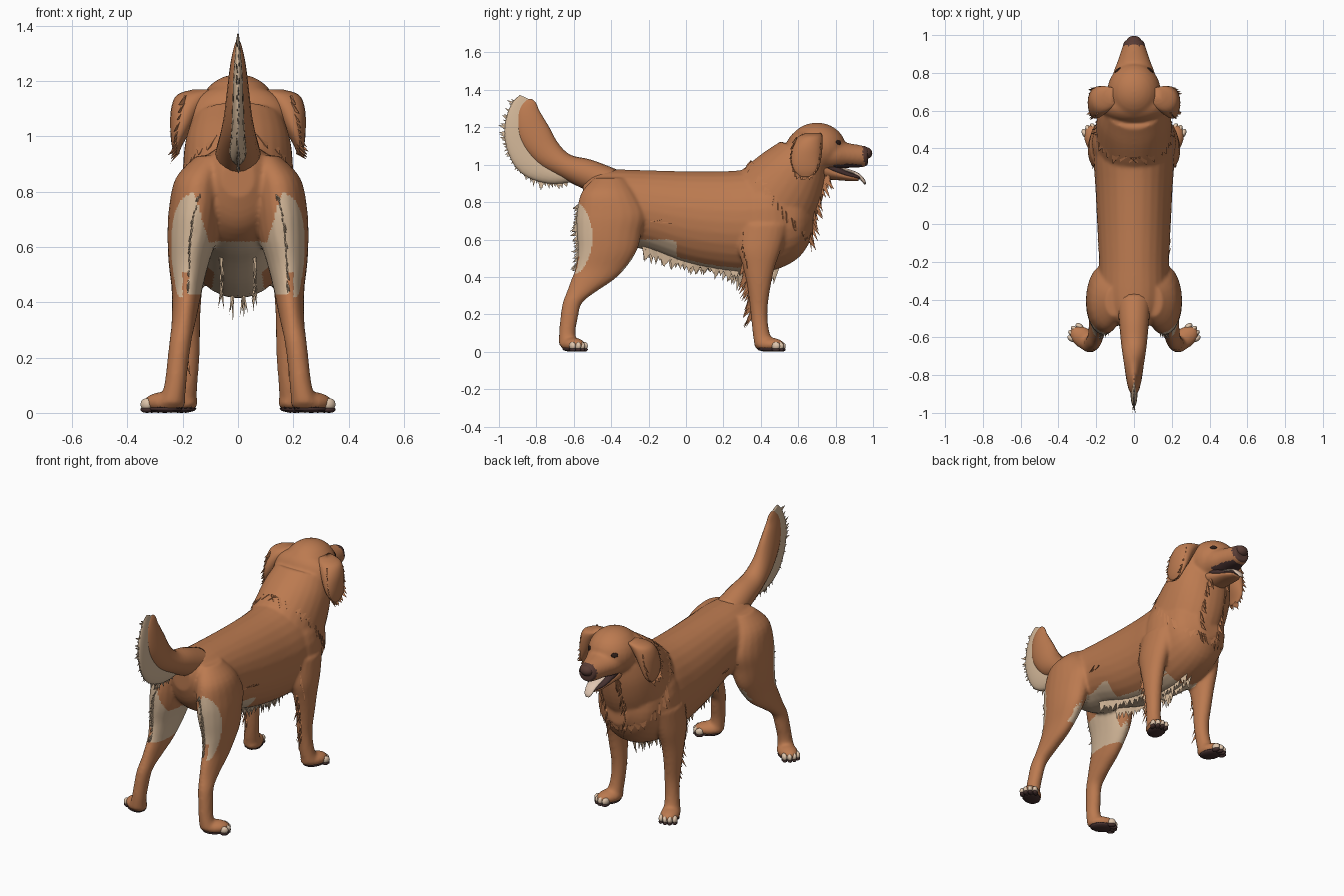
import bpy, bmesh, math, random
from mathutils import Vector, Matrix, Euler

if "Cube" in bpy.data.objects:
    bpy.data.objects.remove(bpy.data.objects["Cube"])

random.seed(4)
V = Vector


def mat(name, col):
    m = bpy.data.materials.new(name)
    m.diffuse_color = (*col, 1)
    m.use_nodes = True
    m.node_tree.nodes["Principled BSDF"].inputs["Base Color"].default_value = m.diffuse_color
    return m


BROWN = mat("golden brown fur", (0.50, 0.195, 0.08))
CREAM = mat("cream fur", (0.66, 0.48, 0.32))
DARK = mat("dark pad", (0.06, 0.03, 0.028))
NOSE = mat("nose brown", (0.10, 0.045, 0.035))
TOE = mat("pale toe", (0.74, 0.56, 0.41))
TONGUE = mat("pale tongue", (0.74, 0.56, 0.44))
EYE = mat("eye", (0.03, 0.014, 0.01))


def spline(pts, sub):
    """Catmull-Rom through tuples of any length."""
    out, n = [], len(pts)
    for i in range(n - 1):
        a, b, c, d = (V(pts[max(0, min(n - 1, k))]) for k in (i - 1, i, i + 1, i + 2))
        for s in range(sub):
            t = s / sub
            out.append(0.5 * (2 * b + (c - a) * t + (2 * a - 5 * b + 4 * c - d) * t * t
                              + (3 * b - a - 3 * c + d) * t ** 3))
    return out + [V(pts[-1])]


def loft(bm, rings, axis=None, flip=1, sides=20, sub=4):
    """Tube through (x, y, z, radius across, radius along) stations."""
    st = spline([(r[0] * flip, *r[1:]) for r in rings], sub)
    loops = []
    for i, r in enumerate(st):
        p = V(r[:3])
        t = V(axis) if axis else V(st[min(i + 1, len(st) - 1)][:3]) - V(st[max(i - 1, 0)][:3])
        t.normalize()
        s = (V((1, 0, 0)) - t * t.x).normalized()
        u = t.cross(s)
        loops.append([bm.verts.new(p + s * max(r[3], .003) * math.cos(a) + u * max(r[4], .003) * math.sin(a))
                      for a in (2 * math.pi * k / sides for k in range(sides))])
    for a, b in zip(loops, loops[1:]):
        for k in range(sides):
            j = (k + 1) % sides
            bm.faces.new((a[k], a[j], b[j], b[k]))
    bm.faces.new(loops[0][::-1])
    bm.faces.new(loops[-1])


def ball(bm, loc, rad, rot=(0, 0, 0), seg=20):
    bmesh.ops.create_uvsphere(bm, u_segments=seg, v_segments=seg // 2, radius=1,
                              matrix=Matrix.LocRotScale(V(loc), Euler(rot), V(rad)))


def finish(name, bm, *mats, smooth=True):
    bmesh.ops.recalc_face_normals(bm, faces=bm.faces[:])
    me = bpy.data.meshes.new(name)
    bm.to_mesh(me)
    bm.free()
    for m in mats:
        me.materials.append(m)
    me.polygons.foreach_set("use_smooth", [smooth] * len(me.polygons))
    ob = bpy.data.objects.new(name, me)
    bpy.context.collection.objects.link(ob)
    return ob


# ---- body: overlapping volumes, fused by a voxel remesh ----
bm = bmesh.new()
loft(bm, [(0, -.55, .85, .06, .07), (0, -.50, .82, .12, .15), (0, -.38, .78, .18, .195),
          (0, -.2, .755, .185, .215), (0, 0, .715, .195, .25), (0, .2, .695, .205, .27),
          (0, .36, .695, .215, .28), (0, .5, .71, .205, .265), (0, .61, .71, .17, .2),
          (0, .68, .72, .08, .1)], axis=(0, 1, 0), sides=28)
loft(bm, [(0, .42, .74, .2, .25), (0, .51, .86, .2, .23), (0, .58, .97, .192, .19),
          (0, .63, 1.06, .165, .14)], sides=28)
ball(bm, (0, .70, 1.09), (.142, .155, .135), seg=28)
ball(bm, (0, .63, 1.07), (.185, .10, .12), seg=28)
loft(bm, [(0, .72, 1.06, .125, .10), (0, .80, 1.055, .11, .085), (0, .86, 1.05, .088, .068),
          (0, .93, 1.045, .064, .06), (0, .972, 1.045, .052, .052)], axis=(0, 1, 0))
front_foot = (.205, .445, math.radians(-22))
hind_foot = (.265, -.605, math.radians(-56))
for f in (1, -1):
    ball(bm, (.13 * f, .43, .70), (.095, .15, .2))                       # shoulder
    loft(bm, [(.165, .42, .68, .07, .13), (.18, .395, .55, .065, .115), (.185, .39, .45, .056, .085),
              (.185, .39, .35, .049, .063), (.18, .39, .22, .042, .046), (.187, .40, .11, .041, .045),
              (.198, .42, .035, .048, .055)], axis=(0, 0, 1), flip=f)
    loft(bm, [(.10, -.41, .93, .05, .08), (.14, -.415, .85, .085, .145), (.155, -.40, .74, .095, .185),
              (.165, -.41, .64, .09, .175), (.178, -.42, .54, .073, .158), (.184, -.455, .45, .056, .135),
              (.19, -.50, .385, .049, .115), (.198, -.56, .32, .043, .078), (.208, -.608, .26, .04, .052),
              (.218, -.625, .18, .039, .047), (.227, -.635, .1, .04, .044),
              (.24, -.63, .035, .048, .05)], axis=(0, 0, 1), flip=f)
    for x, y, a in (front_foot, hind_foot):
        ball(bm, (x * f, y, .038), (.056, .085, .038), (0, 0, a * f))
src = finish("body_volume", bm)
md = src.modifiers.new("fuse", 'REMESH')
md.mode, md.voxel_size = 'VOXEL', .009
md = src.modifiers.new("relax", 'SMOOTH')
md.iterations, md.factor = 8, .5
dg = bpy.context.evaluated_depsgraph_get()
me = bpy.data.meshes.new_from_object(src.evaluated_get(dg))
bpy.data.objects.remove(src)
body = bpy.data.objects.new("body", me)
bpy.context.collection.objects.link(body)
me.materials.clear()
for m in (BROWN, CREAM, DARK, NOSE):
    me.materials.append(m)
for p in me.polygons:                       # fur markings by region
    x, y, z = p.center
    n, ax = p.normal, abs(x)
    inward = n.x * (1 if x > 0 else -1) < -.15
    p.use_smooth = True
    k = 0
    if -.3 < y < .42 and .38 < z < .6 and n.z < (-.45 if y < -.05 else -.8):
        k = 1                               # belly
    if y < -.3 and .43 < z < .62 and (inward or n.z < -.5):
        k = 1                               # inner thigh
    if (((y + .62) / .12) ** 2 + ((z - .61) / .2) ** 2 < 1 and n.y < -.1
            and ax > .1 + .3 * max(0, z - .6) and not (z < .51 and .14 < ax < .2)):
        k = 1                               # back of thigh
    if z < .02 or (.79 < y < .94 and .93 < z < 1.03 and n.z < -.75):
        k = 2                               # soles, lips
    if y > .945 + .25 * max(0, 1.05 - z):
        k = 3                               # nose leather
    p.material_index = k
bpy.context.view_layer.update()

# ---- toes and pads ----
toes, pads = bmesh.new(), bmesh.new()
for f in (1, -1):
    for x, y, a in (front_foot, hind_foot):
        rot = Matrix.Rotation(a * f, 3, 'Z')
        for i in range(4):
            o = rot @ V(((i - 1.5) * .026, .072 - .012 * abs(i - 1.5), 0))
            ball(toes, (x * f + o.x, y + o.y, .031), (.015, .024, .022), (0, 0, a * f), 12)
            ball(pads, (x * f + o.x, y + o.y, .012), (.0145, .025, .012), (0, 0, a * f), 10)
        ball(pads, (x * f, y, .015), (.052, .07, .015), (0, 0, a * f), 12)
finish("toes", toes, TOE)
finish("paw_pads", pads, DARK)

# ---- muzzle details ----
bm = bmesh.new()
ball(bm, (0, .962, 1.062), (.042, .034, .032))
finish("nose", bm, NOSE)
bm = bmesh.new()
loft(bm, [(0, .72, .98, .085, .06), (0, .80, .952, .066, .034), (0, .88, .932, .05, .02),
          (0, .922, .925, .026, .012)], axis=(0, 1, 0))
finish("lower_jaw", bm, BROWN)
bm = bmesh.new()
loft(bm, [(0, .74, .995, .075, .035), (0, .80, .974, .069, .03), (0, .87, .945, .054, .018),
          (0, .93, .933, .03, .012)], axis=(0, 1, 0))
finish("mouth_lining", bm, DARK)
bm = bmesh.new()
loft(bm, [(0, .80, .985, .036, .012), (0, .87, .966, .036, .01), (0, .92, .945, .032, .01),
          (0, .95, .912, .024, .009), (0, .957, .895, .01, .004)])
finish("tongue", bm, TONGUE)
bm = bmesh.new()
for f in (1, -1):
    _, p, n, _ = body.closest_point_on_mesh(V((.12 * f, .855, 1.135)))
    bmesh.ops.create_uvsphere(bm, u_segments=14, v_segments=8, radius=1, matrix=Matrix.LocRotScale(
        p, n.to_track_quat('Z', 'Y'), V((.02, .014, .005))))
finish("eyes", bm, EYE)

# ---- ears ----
bm = bmesh.new()
for f in (1, -1):
    loft(bm, [(.11, .68, 1.17, .05, .04), (.155, .665, 1.15, .065, .065), (.185, .65, 1.10, .057, .08),
              (.205, .64, 1.03, .04, .082), (.22, .64, .97, .02, .065), (.222, .64, .935, .008, .03)],
         axis=(0, 0, 1), flip=f)
finish("ears", bm, BROWN)

# ---- tail and its plume ----
bm = bmesh.new()
loft(bm, [(0, -.40, .90, .09, .08), (0, -.53, .95, .078, .08), (0, -.65, .995, .066, .066),
          (0, -.745, 1.065, .052, .08), (0, -.812, 1.165, .04, .088), (0, -.84, 1.26, .028, .068),
          (0, -.838, 1.325, .014, .04), (0, -.838, 1.35, .004, .015)])
finish("tail", bm, BROWN)
bm = bmesh.new()
loft(bm, [(0, -.62, .935, .03, .03), (0, -.72, .955, .03, .06), (0, -.82, 1.02, .024, .09),
          (0, -.875, 1.12, .02, .09), (0, -.893, 1.22, .017, .075), (0, -.88, 1.31, .01, .055),
          (0, -.86, 1.36, .004, .03)])
finish("tail_plume", bm, CREAM)


# ---- fur tufts: rows of small tapered locks ----
def fringe(name, path, d0, d1, n, length, width, m, mirror=True, snap=False):
    bm = bmesh.new()
    pts = spline(path, 12)
    for f in ((1, -1) if mirror else (1,)):
        for i in range(n):
            s = (i + random.uniform(.2, .8)) / n * (len(pts) - 1)
            k = min(int(s), len(pts) - 2)
            p = pts[k].lerp(pts[k + 1], s - k)
            t = (pts[k + 1] - pts[k]).normalized()
            d = V(d0).lerp(V(d1), s / len(pts)).normalized()
            d = d + V([random.uniform(-.22, .22) for _ in range(3)])
            for q in (p, t, d):
                q.x *= f
            if snap:
                _, p, nr, _ = body.closest_point_on_mesh(p)
                d = d - nr * d.dot(nr) + nr * .22
                p = p - nr * .004
            side = d.cross(t).normalized() * width * .3
            tip = p + d * length * random.uniform(.5, 1.1)
            p = p - d.normalized() * .012
            q = [bm.verts.new(c) for c in (p + t * width, p - t * width + side, p - t * width - side, tip)]
            for a in ((0, 1, 2), (0, 1, 3), (1, 2, 3), (2, 0, 3)):
                bm.faces.new([q[j] for j in a])
    finish(name, bm, m, smooth=False)


fringe("tail_fringe", [(0, -.64, .91), (0, -.76, .915), (0, -.88, .98), (0, -.945, 1.1), (0, -.95, 1.22),
                       (0, -.90, 1.33)], (0, .3, -1), (0, -.8, .5), 44, .05, .016, CREAM, mirror=False)
fringe("belly_fringe", [(.06, -.22, .55), (.06, 0, .478), (.06, .27, .435)], (0, -.2, -1), (0, -.1, -1),
       30, .055, .022, CREAM)
fringe("chest_fringe", [(.02, .24, .43), (.02, .36, .425), (.02, .49, .46)], (0, -.1, -1), (0, 0, -1),
       10, .09, .02, CREAM)
fringe("thigh_fringe", [(.14, -.565, .79), (.165, -.58, .68), (.175, -.57, .56), (.18, -.585, .44)],
       (.1, -1, -.3), (.1, -1, -.5), 26, .04, .016, CREAM)
fringe("foreleg_fringe", [(.19, .30, .46), (.19, .335, .34), (.185, .35, .18)], (.1, -.4, -1), (0, -.5, -.8),
       14, .08, .018, BROWN)
fringe("elbow_fringe", [(.24, .31, .68), (.24, .29, .58), (.22, .33, .47)], (.2, -.3, -1), (.2, -.3, -1),
       8, .05, .016, BROWN, snap=True)
fringe("neck_ruff", [(0, .35, 1.0), (.15, .40, .94), (.22, .47, .83), (.2, .57, .7), (.1, .68, .62),
                     (0, .7, .6)], (.2, -.7, -.5), (0, .1, -1), 22, .05, .026, BROWN, snap=True)
fringe("throat_fringe", [(.06, .76, .94), (.07, .72, .86), (.07, .69, .74), (.05, .66, .6)], (0, .5, -1),
       (0, .35, -1), 11, .08, .02, BROWN)
fringe("ear_fringe", [(.2, .58, 1.13), (.215, .565, 1.04), (.225, .585, .96), (.222, .64, .935),
                      (.222, .69, .97), (.215, .715, 1.06), (.2, .715, 1.13)],
       (.4, -.6, -.5), (.5, .3, -.5), 22, .035, .018, BROWN)
fringe("flank_fringe", [(.24, -.20, .68), (.22, -.12, .68)], (.1, 1, .1), (.1, 1, .1), 4, .06, .012,
       BROWN, snap=True)
